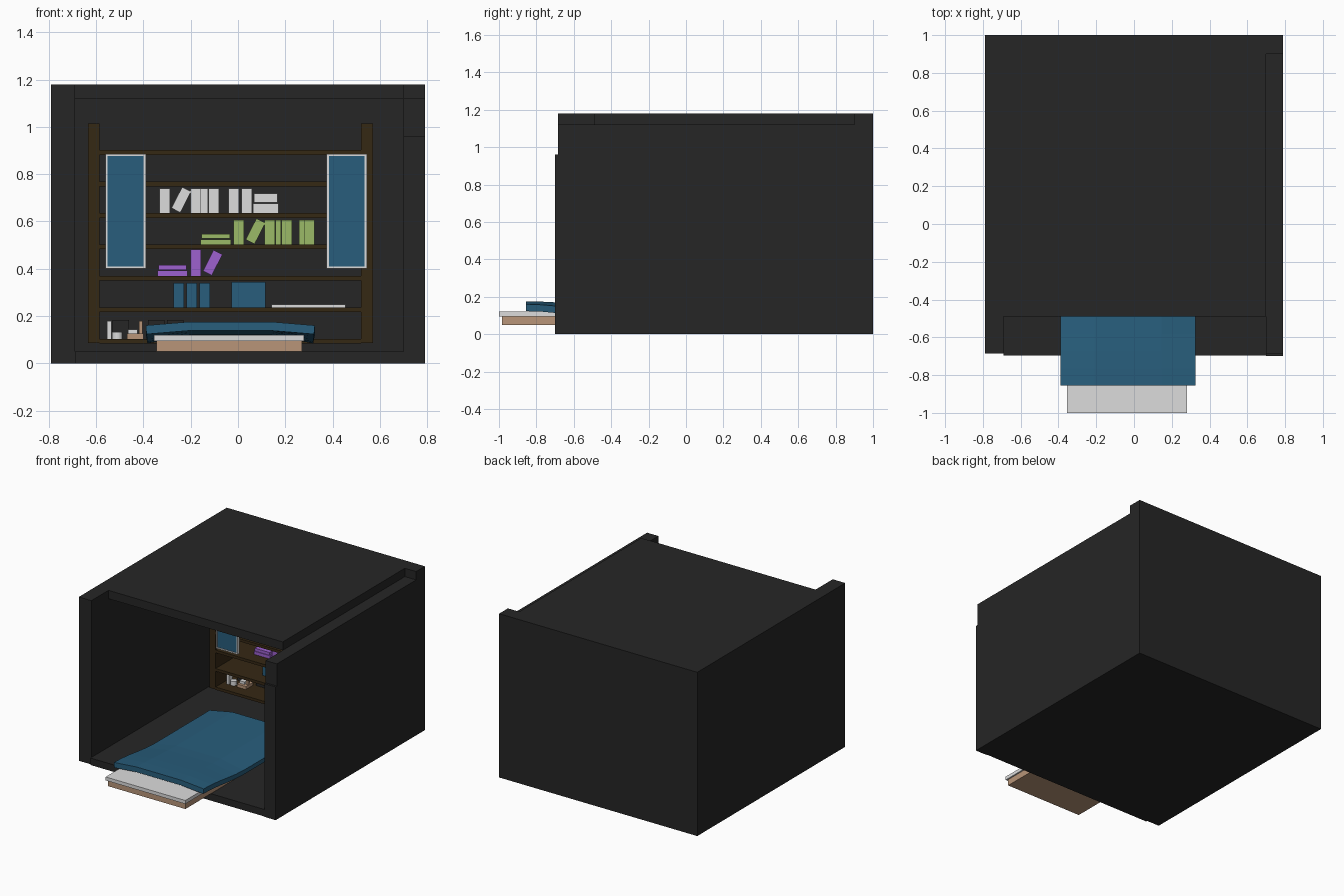
import bpy, bmesh, math

if "Cube" in bpy.data.objects:
    bpy.data.objects.remove(bpy.data.objects["Cube"])

def mat(name, r, g, b):
    m = bpy.data.materials.new(name)
    m.diffuse_color = (r, g, b, 1)
    m.use_nodes = True
    m.node_tree.nodes["Principled BSDF"].inputs["Base Color"].default_value = m.diffuse_color
    return m

DARK = mat("charcoal", .019, .019, .019)
WOOD = mat("dark wood", .036, .021, .007)
BLUE = mat("blue", .021, .11, .20)
WHITE = mat("off white", .72, .72, .72)
TAN = mat("tan", .48, .30, .19)
GREEN = mat("green", .33, .49, .135)
PURPLE = mat("purple", .34, .12, .62)

def finish(bm, name, m):
    me = bpy.data.meshes.new(name)
    bmesh.ops.recalc_face_normals(bm, faces=bm.faces)
    bm.to_mesh(me)
    bm.free()
    me.materials.append(m)
    ob = bpy.data.objects.new(name, me)
    bpy.context.collection.objects.link(ob)
    return ob

def box(name, m, x0, x1, y0, y1, z0, z1, tilt=0):
    """Box from its limits, optionally leaning sideways about its centre."""
    bm = bmesh.new()
    bmesh.ops.create_cube(bm, size=1)
    bmesh.ops.scale(bm, vec=(x1 - x0, y1 - y0, z1 - z0), verts=bm.verts)
    ob = finish(bm, name, m)
    ob.location = ((x0 + x1) / 2, (y0 + y1) / 2, (z0 + z1) / 2)
    ob.rotation_euler.y = tilt
    return ob

def cylinder(name, m, x, y, z0, z1, r):
    bm = bmesh.new()
    bmesh.ops.create_cone(bm, cap_ends=True, segments=16, radius1=r, radius2=r, depth=z1 - z0)
    ob = finish(bm, name, m)
    ob.location = (x, y, (z0 + z1) / 2)
    return ob

# Room shell: open front, roof set back, right wall a little lower
box("floor", DARK, -.69, .70, -.695, .90, 0, .05)
box("left_wall", DARK, -.79, -.69, -.685, .90, 0, 1.18)
box("right_wall", DARK, .70, .79, -.685, .90, 0, 1.12)
box("right_wall_front_plate", DARK, .70, .79, -.70, -.685, 0, .96)
box("back_wall", DARK, -.79, .79, .90, 1.0, 0, 1.18)
box("roof", DARK, -.69, .70, -.49, .90, 1.12, 1.18)

# Bed
box("bed_base", TAN, -.345, .27, -.985, .21, .05, .095)
box("mattress", WHITE, -.355, .28, -1.0, .22, .095, .12)

# Blanket: arched sheet that lifts at the front edge and droops at the sides
bm = bmesh.new()
xs = (-.39, -.21, .145, .325)
ROWS = 12
rows = []
for j in range(ROWS + 1):
    t = j / ROWS
    y = -.855 + 1.09 * t
    lift = (.5 + .5 * math.cos(math.pi * min(t / .45, 1))) if t < .45 else 0
    side = .120 + .040 * lift
    mid = .155 + .020 * lift
    rows.append([bm.verts.new((x, y, mid if i in (1, 2) else side)) for i, x in enumerate(xs)])
for a, b in zip(rows, rows[1:]):
    for i in range(3):
        bm.faces.new((a[i], a[i + 1], b[i + 1], b[i]))
blanket = finish(bm, "blanket", BLUE)
if blanket.data.polygons[0].normal.z < 0:
    blanket.data.flip_normals()
sol = blanket.modifiers.new("thickness", 'SOLIDIFY')
sol.thickness = .037
sol.offset = -1

# Bookcase: two side panels and seven shelves
SY0, SY1 = .58, .90
box("bookcase_left_side", WOOD, -.635, -.585, SY0, SY1, .085, 1.015)
box("bookcase_right_side", WOOD, .52, .57, SY0, SY1, .085, 1.015)
TOPS = [.103 + .1331 * i for i in range(7)]
for i, z in enumerate(TOPS):
    box(f"shelf_{i + 1}", WOOD, -.585, .52, SY0, SY1, z - .02, z)

# Framed blue panels in front of the bookcase
def panel(side, x0, x1, z0=.40, z1=.885, f=.009):
    y0, y1 = .55, .575
    box(f"{side}_panel", BLUE, x0 + f, x1 - f, y0 + .004, y1, z0 + f, z1 - f)
    box(f"{side}_frame_bottom", WHITE, x0, x1, y0, y1, z0, z0 + f)
    box(f"{side}_frame_top", WHITE, x0, x1, y0, y1, z1 - f, z1)
    box(f"{side}_frame_outer", WHITE, x0, x0 + f, y0, y1, z0 + f, z1 - f)
    box(f"{side}_frame_inner", WHITE, x1 - f, x1, y0, y1, z0 + f, z1 - f)

panel("left", -.56, -.39)
panel("right", .375, .545)

# Books: upright ones by left edge, leaning ones by centre, stacks by limits
BY0, BY1 = .67, .80
def upright(name, m, shelf, edges, w=.044, h=.104):
    for n, x in enumerate(edges):
        box(f"{name}_{n + 1}", m, x, x + w, BY0, BY1, TOPS[shelf], TOPS[shelf] + h)

def leaning(name, m, shelf, x):
    z = TOPS[shelf] + .056
    box(name, m, x - .021, x + .021, BY0, BY1, z - .05, z + .05, .47)

def stack(name, m, shelf, x0, x1, h):
    z = TOPS[shelf]
    box(name + "_lower", m, x0, x1, BY0, BY1, z, z + h)
    box(name + "_upper", m, x0 + .004, x1 - .004, BY0, BY1, z + h + .003, z + 2 * h)

upright("white_book", WHITE, 4, (-.331, -.20, -.124, -.04, .015))
box("white_book_recessed", WHITE, -.156, -.126, BY0 + .02, BY1, TOPS[4], TOPS[4] + .104)
leaning("white_leaning_book", WHITE, 4, -.24)
stack("white_stack", WHITE, 4, .063, .171, .041)

upright("green_book", GREEN, 3, (-.019, .112, .184, .28))
for n, x in enumerate((.158, .257)):
    box(f"green_book_recessed_{n + 1}", GREEN, x, x + .024, BY0 + .02, BY1, TOPS[3], TOPS[3] + .104)
leaning("green_leaning_book", GREEN, 3, .074)
stack("green_stack", GREEN, 3, -.158, -.03, .022)

upright("purple_book", PURPLE, 2, (-.20,), h=.112)
leaning("purple_leaning_book", PURPLE, 2, -.107)
stack("purple_stack", PURPLE, 2, -.34, -.213, .023)

upright("blue_book", BLUE, 1, (-.272, -.217, -.162))
box("blue_storage_box", BLUE, -.027, .116, BY0, BY1, TOPS[1], TOPS[1] + .108)
box("flat_white_tray", WHITE, .141, .454, BY0, BY1 + .02, TOPS[1], TOPS[1] + .012)

# Small items on the bottom shelf
b = TOPS[0]
box("white_ornament_block", WHITE, -.555, -.535, .66, .70, b, b + .075)
cylinder("white_cup", WHITE, -.51, .68, b, b + .03, .022)
box("tan_box_low", TAN, -.47, -.40, .66, .74, b, b + .022)
box("white_dish", WHITE, -.465, -.425, .68, .72, b + .022, b + .04)
box("tan_post", TAN, -.418, -.404, .69, .71, b + .022, b + .075)
for n, x in enumerate((-.53, -.38, -.30)):
    box(f"dark_case_{n + 1}", DARK, x, x + .07, .75, .83, b, b + .08)
